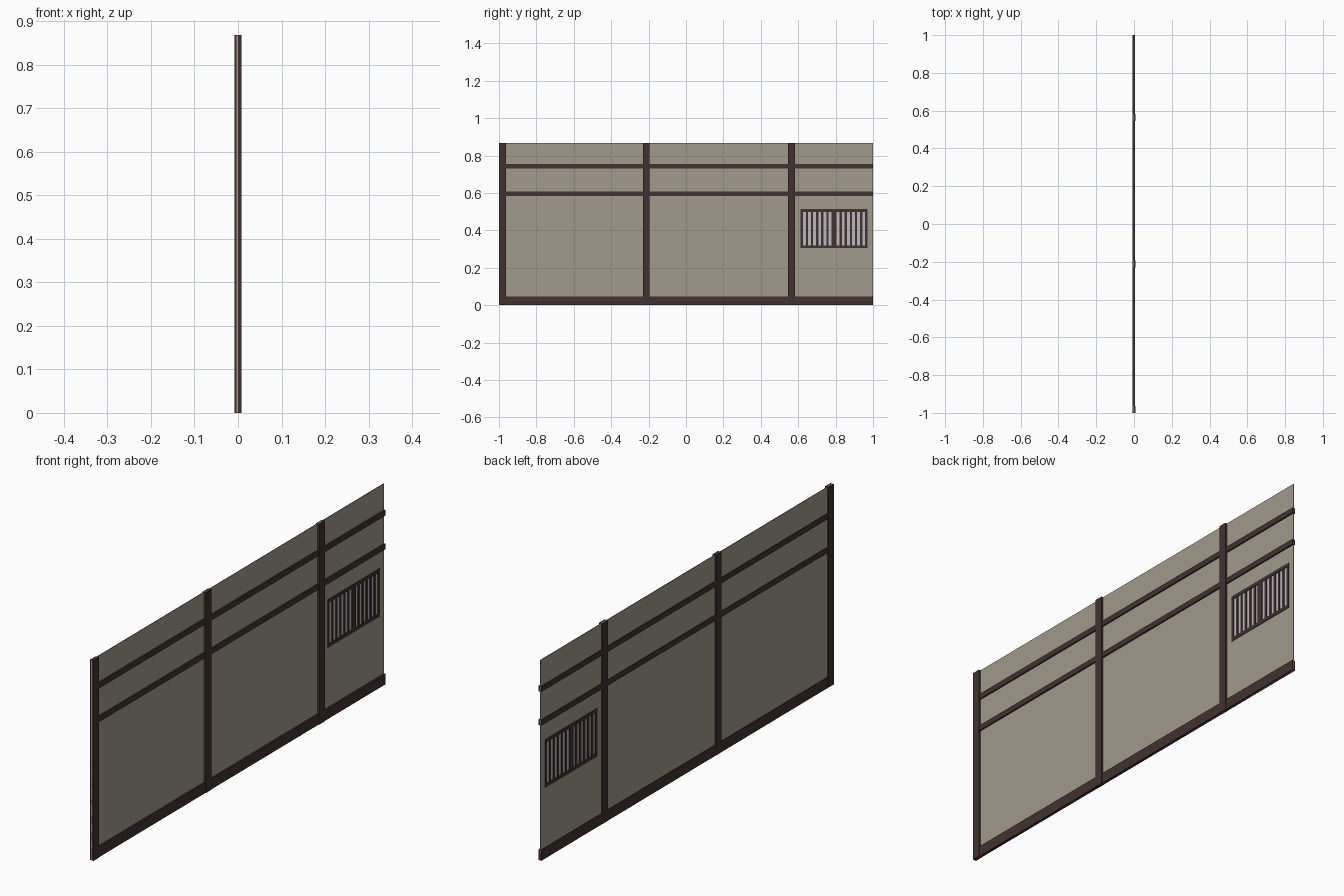
import bpy, bmesh

if "Cube" in bpy.data.objects:
    bpy.data.objects.remove(bpy.data.objects["Cube"])

def material(name, rgb):
    m = bpy.data.materials.new(name)
    m.diffuse_color = (*rgb, 1)
    m.use_nodes = True
    m.node_tree.nodes["Principled BSDF"].inputs["Base Color"].default_value = m.diffuse_color
    return m

WOOD = material("dark_wood", (0.053, 0.031, 0.030))
PLASTER = material("plaster", (0.36, 0.32, 0.26))
PAPER = material("window_paper", (0.52, 0.48, 0.52))

def boxes(name, mat, specs):
    """One object from boxes given as (x0, x1, y0, y1, z0, z1)."""
    bm = bmesh.new()
    for x0, x1, y0, y1, z0, z1 in specs:
        r = bmesh.ops.create_cube(bm, size=1)
        bmesh.ops.scale(bm, vec=(x1 - x0, y1 - y0, z1 - z0), verts=r["verts"])
        bmesh.ops.translate(bm, vec=((x0 + x1) / 2, (y0 + y1) / 2, (z0 + z1) / 2), verts=r["verts"])
    me = bpy.data.meshes.new(name)
    bm.to_mesh(me)
    bm.free()
    me.materials.append(mat)
    ob = bpy.data.objects.new(name, me)
    bpy.context.collection.objects.link(ob)
    return ob

H = 0.868
WX = (-0.0035, -0.0005)                  # wall panel thickness
BX = (-0.007, 0.006)                     # beam depth
PX = (-0.008, 0.008)                     # post depth
Y0, Y1, Z0, Z1 = 0.613, 0.970, 0.305, 0.513   # window opening

# Plaster wall around the window opening
boxes("wall_panel", PLASTER, [
    (*WX, -1, Y0, 0, H), (*WX, Y1, 1, 0, H),
    (*WX, Y0, Y1, 0, Z0), (*WX, Y0, Y1, Z1, H)])

# Upright posts
posts = [(-1.0, -0.963), (-0.231, -0.194), (0.546, 0.583)]
for i, (a, b) in enumerate(posts):
    boxes(f"post_{i + 1}", WOOD, [(*PX, a, b, 0, H)])

# Horizontal beams in each bay between the posts
starts = [b for a, b in posts]
ends = [a for a, b in posts[1:]] + [1.0]
for name, z0, z1 in [("sill_beam", 0, 0.046), ("middle_beam", 0.585, 0.609), ("upper_beam", 0.731, 0.755)]:
    boxes(name, WOOD, [(*BX, a, b, z0, z1) for a, b in zip(starts, ends)])

# Window: paper pane, rails, slats and the pair of centre stiles
boxes("window_pane", PAPER, [(-0.0025, -0.0015, Y0, Y1, Z0, Z1)])
RX = (-0.006, 0.002)
boxes("window_rails", WOOD, [(*RX, Y0, Y1, Z0, Z0 + 0.015), (*RX, Y0, Y1, Z1 - 0.015, Z1)])
mid = (Y0 + Y1) / 2
slats = []
pitch = (mid - 0.014 - Y0) / 6
for i in range(6):
    for s in (-1, 1):
        c = mid + s * (mid - Y0 - 0.006 - i * pitch)
        slats.append((-0.005, 0.001, c - 0.006, c + 0.006, Z0, Z1))
boxes("window_slats", WOOD, slats)
boxes("window_centre_stile", WOOD, [(*RX, mid - 0.014, mid + 0.014, Z0, Z1)])
